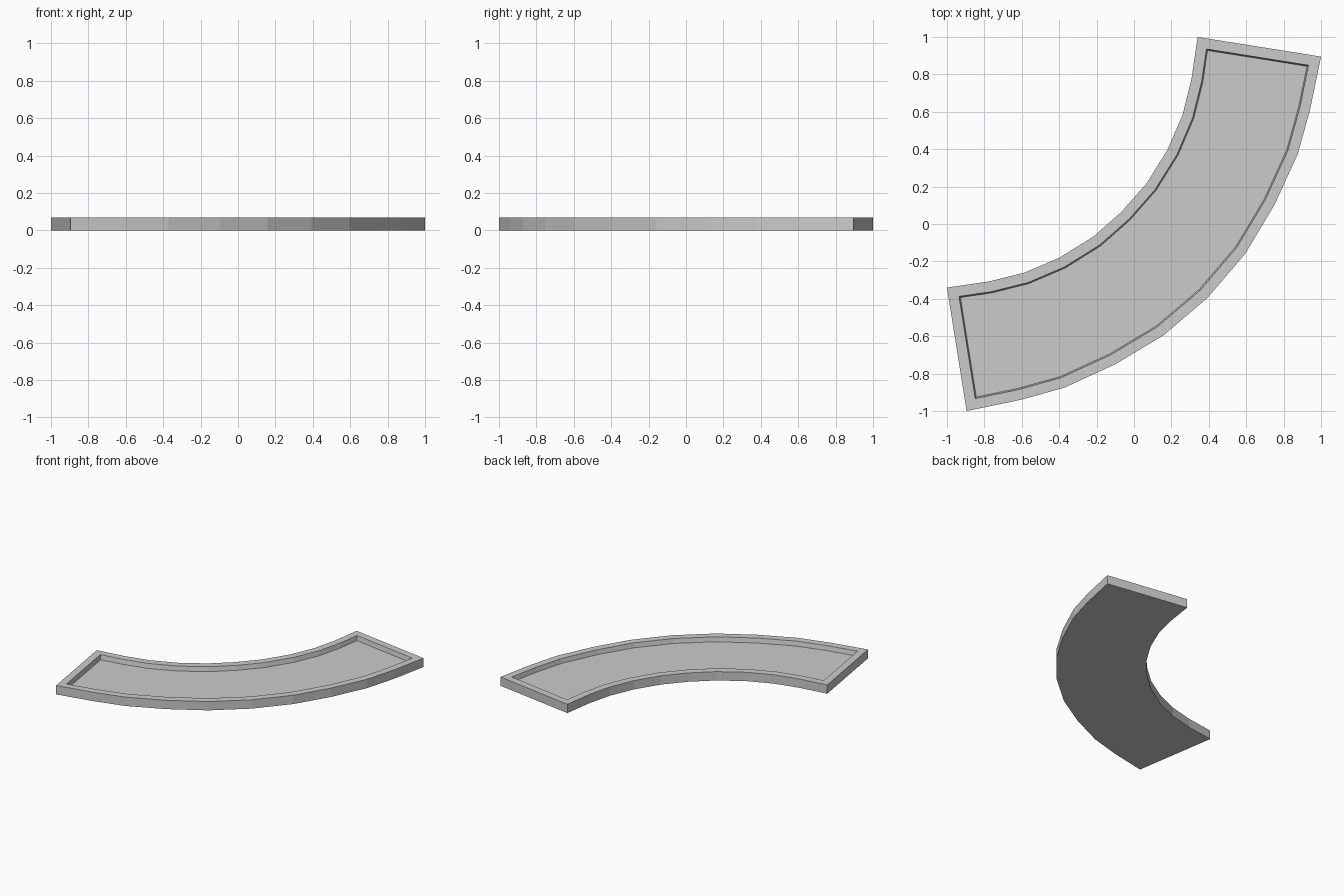
import bpy, bmesh
from mathutils import Vector

if "Cube" in bpy.data.objects:
    bpy.data.objects.remove(bpy.data.objects["Cube"])

HEIGHT, RIM, DEPTH, TAPER = 0.07, 0.056, 0.036, 0.007

# Half outlines of the curved tray, from the back end to the bend
inner = [(.34, 1.0), (.307, .775), (.26, .585), (.18, .398), (.067, .217), (-.066, .066)]
outer = [(1.0, .895), (.94, .605), (.875, .372), (.75, .10), (.596, -.157), (.394, -.394)]


def full_arc(half):
    """Mirror a half outline across the diagonal y = -x."""
    return half + [(-y, -x) for x, y in reversed(half[:-1])]


# Solid curved slab
bm = bmesh.new()
outline = full_arc(inner) + full_arc(outer)[::-1]
base = bm.faces.new([bm.verts.new((x, y, 0)) for x, y in outline])
ext = bmesh.ops.extrude_face_region(bm, geom=[base], use_keep_orig=True)
top_verts = [g for g in ext["geom"] if isinstance(g, bmesh.types.BMVert)]
bmesh.ops.translate(bm, verts=top_verts, vec=Vector((0, 0, HEIGHT)))
bmesh.ops.recalc_face_normals(bm, faces=bm.faces[:])
top = max(bm.faces, key=lambda f: f.calc_center_median().z)

# Flat rim, then the sunken floor with slightly sloped walls
bmesh.ops.inset_region(bm, faces=[top], thickness=RIM, use_even_offset=True)
bmesh.ops.inset_region(bm, faces=[top], thickness=TAPER, use_even_offset=True)
for v in top.verts:
    v.co.z = HEIGHT - DEPTH

mesh = bpy.data.meshes.new("curved_tray")
bm.to_mesh(mesh)
bm.free()
tray = bpy.data.objects.new("curved_tray", mesh)
bpy.context.collection.objects.link(tray)
